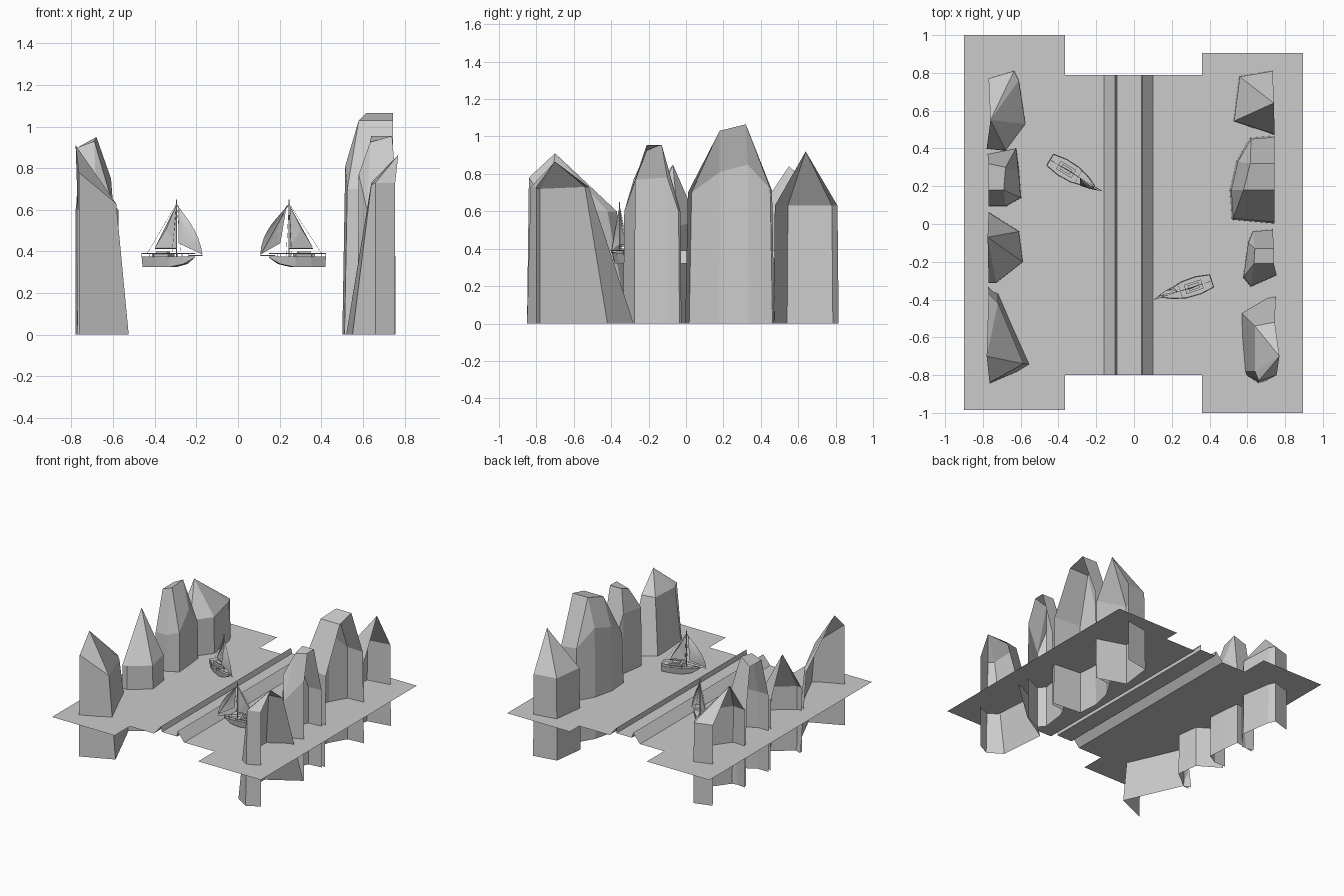
import bpy
import bmesh
from math import radians
from mathutils import Matrix, Vector

cube = bpy.data.objects.get("Cube")
if cube:
    bpy.data.objects.remove(cube, do_unlink=True)

WATER = 0.32

grey = bpy.data.materials.new("stone grey")
grey.use_nodes = True
colour = (0.6, 0.6, 0.6, 1)
grey.diffuse_color = colour
grey.node_tree.nodes["Principled BSDF"].inputs["Base Color"].default_value = colour


def add_mesh(name, verts, faces, place=None):
    """Make an object from points and faces, optionally placed by a matrix."""
    mesh = bpy.data.meshes.new(name)
    mesh.from_pydata([tuple(v) for v in verts], [], faces)
    mesh.materials.append(grey)
    obj = bpy.data.objects.new(name, mesh)
    bpy.context.collection.objects.link(obj)
    if place:
        obj.matrix_world = place
    return obj


def solid_mesh(name, bm, place):
    """Turn a bmesh into an object with outward normals."""
    bmesh.ops.recalc_face_normals(bm, faces=bm.faces)
    obj = add_mesh(name, [], [], place)
    bm.to_mesh(obj.data)
    bm.free()
    return obj


def strip(name, profile, y0, y1):
    """Sweep an x-z profile along y as an open sheet."""
    verts = [(x, y, z) for x, z in profile for y in (y0, y1)]
    faces = [(2 * i, 2 * i + 2, 2 * i + 3, 2 * i + 1) for i in range(len(profile) - 1)]
    return add_mesh(name, verts, faces)


def rock(name, shoulder, tops, links=None, base=None, flare=1.04):
    """Open-backed cliff shell: walls up to a shoulder, then facets to the tops."""
    n = len(shoulder)
    links = links or [0] * n
    middle = sum(p[1] for p in shoulder) / n
    back = shoulder[0][0]
    if base is None:
        base = [(back + (x - back) * flare, middle + (y - middle) * flare)
                for x, y, z in shoulder]
    verts = [(x, y, 0) for x, y in base] + shoulder + tops
    faces = []
    for i in range(n - 1):
        faces.append((i, i + 1, n + i + 1, n + i))
        a, b = 2 * n + links[i], 2 * n + links[i + 1]
        faces.append((n + i, n + i + 1, b) if a == b else (n + i, n + i + 1, b, a))
    if len(tops) > 2:
        faces.append(tuple(range(2 * n, 2 * n + len(tops))))
    obj = add_mesh(name, verts, faces)
    if back < 0:
        obj.data.flip_normals()
    return obj


# Ground sheets and the sunken channel between two banks
strip("right_shore", [(-0.9, WATER), (-0.365, WATER)], -0.985, 1)
strip("left_shore", [(0.36, WATER), (0.895, WATER)], -1, 0.905)
strip("channel_banks", [(-0.365, WATER), (-0.16, WATER), (-0.1, WATER + 0.07),
                        (-0.09, WATER + 0.03), (0.04, WATER + 0.03),
                        (0.042, WATER + 0.07), (0.1, WATER), (0.36, WATER)], -0.8, 0.79)

# Cliffs on the +x side, back to front
crest = [0, 1, 1, 2, 2, 3]
rock("left_cliff_back",
     [(0.735, 0.81, 0.63), (0.56, 0.78, 0.63), (0.53, 0.545, 0.63), (0.745, 0.475, 0.63)],
     [(0.74, 0.64, 0.92)])
rock("left_cliff_tall",
     [(0.745, 0.46, 0.71), (0.62, 0.45, 0.72), (0.55, 0.33, 0.85),
      (0.515, 0.18, 0.81), (0.525, 0.03, 0.7), (0.745, 0.01, 0.7)],
     [(0.745, 0.32, 1.065), (0.615, 0.32, 1.065), (0.58, 0.18, 1.03), (0.745, 0.18, 1.03)],
     crest, flare=1.06)
rock("left_cliff_middle",
     [(0.735, -0.03, 0.6), (0.63, -0.04, 0.6), (0.605, -0.1, 0.78),
      (0.58, -0.28, 0.77), (0.62, -0.33, 0.6), (0.755, -0.27, 0.77)],
     [(0.74, -0.13, 0.955), (0.64, -0.13, 0.955), (0.635, -0.21, 0.925), (0.74, -0.21, 0.955)],
     crest)
rock("left_cliff_front",
     [(0.745, -0.52, 0.73), (0.64, -0.54, 0.73), (0.64, -0.78, 0.72),
      (0.66, -0.83, 0.73), (0.755, -0.8, 0.73)],
     [(0.77, -0.7, 0.865)],
     base=[(0.755, -0.28), (0.52, -0.42), (0.55, -0.78), (0.66, -0.85), (0.755, -0.8)])

# Cliffs on the -x side, back to front
rock("right_cliff_back",
     [(-0.77, 0.77, 0.62), (-0.635, 0.81, 0.62), (-0.61, 0.76, 0.62),
      (-0.575, 0.53, 0.6), (-0.68, 0.39, 0.6), (-0.78, 0.4, 0.6)],
     [(-0.76, 0.55, 0.84)], flare=1.02)
rock("right_cliff_tall",
     [(-0.775, 0.37, 0.6), (-0.625, 0.4, 0.6), (-0.61, 0.27, 0.75),
      (-0.6, 0.14, 0.62), (-0.68, 0.095, 0.6), (-0.77, 0.095, 0.6)],
     [(-0.77, 0.32, 0.9), (-0.68, 0.3, 0.95), (-0.69, 0.18, 0.93), (-0.77, 0.18, 0.9)],
     crest)
rock("right_cliff_middle",
     [(-0.77, 0.06, 0.55), (-0.61, -0.04, 0.52), (-0.59, -0.2, 0.5),
      (-0.73, -0.31, 0.5), (-0.77, -0.31, 0.5)],
     [(-0.775, -0.07, 0.85)])
rock("right_cliff_front",
     [(-0.77, -0.37, 0.6), (-0.72, -0.42, 0.6), (-0.585, -0.74, 0.63), (-0.765, -0.84, 0.78)],
     [(-0.78, -0.7, 0.91)],
     base=[(-0.775, -0.29), (-0.72, -0.31), (-0.525, -0.745), (-0.765, -0.85)])


def spar(bm, a, b, radius, sides=6):
    """Thin rod between two points."""
    a, b = Vector(a), Vector(b)
    turn = (b - a).to_track_quat("Z", "Y").to_matrix().to_4x4()
    bmesh.ops.create_cone(bm, cap_ends=True, segments=sides, radius1=radius,
                          radius2=radius, depth=(b - a).length,
                          matrix=Matrix.Translation((a + b) / 2) @ turn)


def box(bm, centre, size):
    bmesh.ops.create_cube(bm, size=1, matrix=Matrix.Translation(centre)
                          @ Matrix.Diagonal((*size, 1)))


def sailboat(side, x, y, heading):
    """Boat with its bow along local +x and the mast at the origin."""
    place = Matrix.Translation((x, y, WATER)) @ Matrix.Rotation(radians(heading), 4, "Z")

    # Hull lofted through stations of position, half width and keel height
    stations = [(-0.175, 0.035, 0.005), (-0.1, 0.048, 0.005), (-0.02, 0.045, 0.005),
                (0.05, 0.026, 0.02), (0.1, 0.003, 0.05)]
    bm = bmesh.new()
    rings = []
    for px, w, keel in stations:
        section = [(-w, 0.055), (-w * 0.75, keel), (w * 0.75, keel), (w, 0.055)]
        rings.append([bm.verts.new((px, py, pz)) for py, pz in section])
    for a, b in zip(rings, rings[1:]):
        for i in range(4):
            j = (i + 1) % 4
            bm.faces.new((a[i], a[j], b[j], b[i]))
    bm.faces.new(rings[0])
    bm.faces.new(rings[-1])
    solid_mesh(side + "_boat_hull", bm, place)

    # Rail with posts following the deck edge
    bm = bmesh.new()
    for s in (-1, 1):
        for (ax, aw, _), (bx, bw, _) in zip(stations, stations[1:]):
            spar(bm, (ax, s * aw, 0.07), (bx, s * bw, 0.07), 0.002, 4)
            spar(bm, (ax, s * aw, 0.05), (ax, s * aw, 0.07), 0.0015, 4)
    spar(bm, (-0.175, -0.035, 0.07), (-0.175, 0.035, 0.07), 0.002, 4)
    solid_mesh(side + "_boat_rail", bm, place)

    # Cabin with a raised roof hatch
    bm = bmesh.new()
    box(bm, (-0.075, 0, 0.062), (0.095, 0.05, 0.022))
    box(bm, (-0.075, 0, 0.077), (0.06, 0.03, 0.008))
    solid_mesh(side + "_boat_cabin", bm, place)

    # Mast, boom, bowsprit and stays
    bm = bmesh.new()
    spar(bm, (0, 0, 0.05), (0, 0, 0.33), 0.003)
    spar(bm, (0, 0, 0.095), (-0.12, 0, 0.095), 0.002)
    spar(bm, (0.07, 0, 0.06), (0.145, 0, 0.06), 0.002)
    for end in [(-0.165, 0, 0.07), (0.145, 0, 0.06), (0, 0.045, 0.06), (0, -0.045, 0.06)]:
        spar(bm, (0, 0, 0.31), end, 0.0008, 3)
    solid_mesh(side + "_boat_rigging", bm, place)

    # Flat mainsail and a bellied jib made of horizontal rows
    add_mesh(side + "_boat_mainsail",
             [(-0.004, 0, 0.3), (-0.004, 0, 0.1), (-0.12, 0, 0.1), (-0.06, 0.006, 0.19)],
             [(0, 1, 3), (1, 2, 3), (2, 0, 3)], place)
    verts, faces, rows = [], [], 6
    for i in range(rows + 1):
        t = i / rows
        bulge = t * (1 - t)
        luff = Vector((0.145 * t + 0.13 * bulge, -0.03 * bulge, 0.3 - 0.235 * t))
        leech = Vector((0.012 + 0.02 * t, -0.035 * t, 0.3 - 0.18 * t))
        middle = (luff + leech) / 2 + Vector((0, -0.05 * bulge, 0))
        verts += [luff, middle, leech]
    for i in range(rows):
        for j in range(2):
            k = 3 * i + j
            faces.append((k, k + 1, k + 4, k + 3))
    jib = add_mesh(side + "_boat_jib", verts, faces, place)
    for poly in jib.data.polygons:
        poly.use_smooth = True


sailboat("left", 0.245, -0.355, 198)
sailboat("right", -0.295, 0.25, -31)
